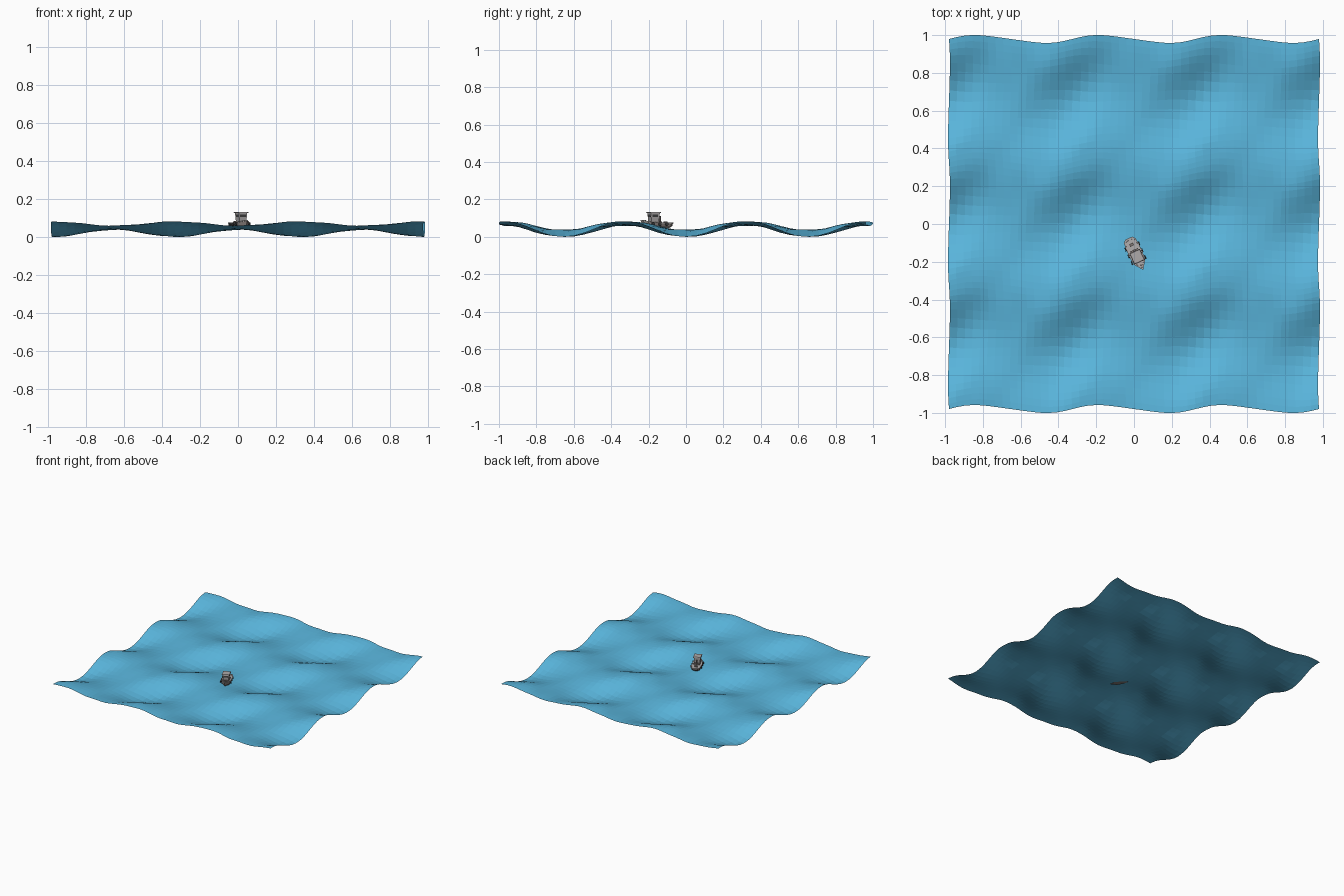
import bpy, bmesh
from math import sin, cos, pi
from mathutils import Matrix, Vector

cube = bpy.data.objects.get("Cube")
if cube:
    bpy.data.objects.remove(cube)


def material(name, color):
    mat = bpy.data.materials.new(name)
    mat.use_nodes = True
    mat.diffuse_color = (*color, 1)
    mat.node_tree.nodes["Principled BSDF"].inputs["Base Color"].default_value = (*color, 1)
    return mat


WATER = material("sea_blue", (0.10, 0.46, 0.71))
GREY = material("light_grey", (0.42, 0.40, 0.40))
HULL = material("hull_brown_grey", (0.22, 0.19, 0.18))
DARK = material("dark_trim", (0.05, 0.05, 0.05))

# The boat is modelled with its bow to -y, then turned and floated in place
BOAT = Matrix.Translation((0.008, -0.155, 0.048)) @ Matrix.Rotation(0.43, 4, "Z")


def finish(name, bm, mat, matrix=Matrix()):
    bmesh.ops.recalc_face_normals(bm, faces=bm.faces)
    mesh = bpy.data.meshes.new(name)
    bm.to_mesh(mesh)
    bm.free()
    mesh.materials.append(mat)
    obj = bpy.data.objects.new(name, mesh)
    obj.matrix_world = matrix
    bpy.context.collection.objects.link(obj)
    return obj


def box(name, size, loc, mat, flare=1.0):
    """Box whose top is scaled by flare."""
    bm = bmesh.new()
    bmesh.ops.create_cube(bm, size=1)
    for v in bm.verts:
        k = flare if v.co.z > 0 else 1
        v.co = Vector((v.co.x * size[0] * k, v.co.y * size[1] * k, v.co.z * size[2])) + Vector(loc)
    return finish(name, bm, mat, BOAT)


def cylinder(name, radius, depth, loc, mat, axis="Z", sides=8):
    bm = bmesh.new()
    bmesh.ops.create_cone(bm, cap_ends=True, segments=sides, radius1=radius, radius2=radius, depth=depth)
    turn = Matrix.Rotation(pi / 2, 4, "Y") if axis == "X" else Matrix()
    bm.transform(Matrix.Translation(loc) @ turn)
    return finish(name, bm, mat, BOAT)


# Sea: one open sheet of three by three repeating, choppy wave tiles
PERIOD, TILES, CELLS = 0.653, 3, 16
K = 2 * pi / PERIOD


def wave(x, y):
    lean = -sin(K * x)
    swell = sin(K * x / 2) ** 2
    phase = K * (y - 0.055 * lean)
    z = 0.05 - cos(phase) * (0.011 + 0.03 * swell) - 0.008 * swell * cos(2 * phase)
    z += 0.002 * sin(3 * K * x) * cos(2 * K * y)
    chop = (0.012 + 0.024 * swell) * sin(phase)
    return Vector((x + 0.005 * sin(K * y), y + 0.008 * lean + chop, z))


bm = bmesh.new()
count = TILES * CELLS
bmesh.ops.create_grid(bm, x_segments=count, y_segments=count, size=PERIOD * TILES / 2)
for v in bm.verts:
    v.co = wave(v.co.x, v.co.y)
low = min(v.co.z for v in bm.verts)
for v in bm.verts:
    v.co.z -= low
sea = finish("sea_surface", bm, WATER)
if sum(p.normal.z for p in sea.data.polygons) < 0:
    sea.data.flip_normals()

# Hull: outline sections lofted from keel to rail, rising at the bow
OUTLINE = [(0.02, 0.085), (0.033, 0.07), (0.037, 0.0), (0.032, -0.05), (0.0, -0.094)]
ring = OUTLINE + [(-x, y) for x, y in reversed(OUTLINE[:-1])]


def sheer(y):
    return 0.026 + 0.014 * max(0, -y / 0.094) ** 2


def loft(name, levels, mat):
    """Levels are pairs of outline scale and height function."""
    bm = bmesh.new()
    rings = [[bm.verts.new((x * s, y * s, h(y))) for x, y in ring] for s, h in levels]
    n = len(ring)
    for a, b in zip(rings, rings[1:]):
        for i in range(n):
            bm.faces.new((a[i], a[(i + 1) % n], b[(i + 1) % n], b[i]))
    bm.faces.new(rings[0])
    bm.faces.new(rings[-1])
    return finish(name, bm, mat, BOAT)


loft("hull", [(0.7, lambda y: -0.004), (0.95, lambda y: 0.01), (1.0, sheer),
              (0.9, sheer), (0.88, lambda y: 0.02)], HULL)
loft("deck", [(0.89, lambda y: 0.019), (0.89, lambda y: 0.022)], GREY)
loft("rail", [(1.03, lambda y: sheer(y) - 0.002), (1.03, lambda y: sheer(y) + 0.002),
              (0.9, lambda y: sheer(y) + 0.002), (0.88, lambda y: 0.02)], GREY)

# Wheelhouse flaring out to a wide roof
box("cabin_base", (0.046, 0.068, 0.014), (0, -0.014, 0.028), HULL)
box("wheelhouse", (0.040, 0.044, 0.044), (0, -0.02, 0.056), GREY, 1.18)
box("roof", (0.060, 0.064, 0.006), (0, -0.02, 0.081), GREY, 0.92)
box("front_window", (0.034, 0.002, 0.014), (0, -0.0445, 0.064), DARK)
for side, word in ((1, "left"), (-1, "right")):
    box(word + "_window", (0.002, 0.032, 0.014), (side * 0.0223, -0.02, 0.064), DARK)
    # Tyres hung along the hull
    for i, y in enumerate((-0.04, 0.0, 0.04)):
        cylinder(f"{word}_tyre_{i + 1}", 0.009, 0.007, (side * 0.039, y, 0.02), DARK, "X")

# Deck fittings
cylinder("funnel", 0.007, 0.034, (0, 0.016, 0.046), HULL)
box("tow_winch", (0.022, 0.014, 0.012), (0, 0.05, 0.027), HULL)
cylinder("bow_post", 0.004, 0.02, (0, -0.07, 0.032), DARK)
